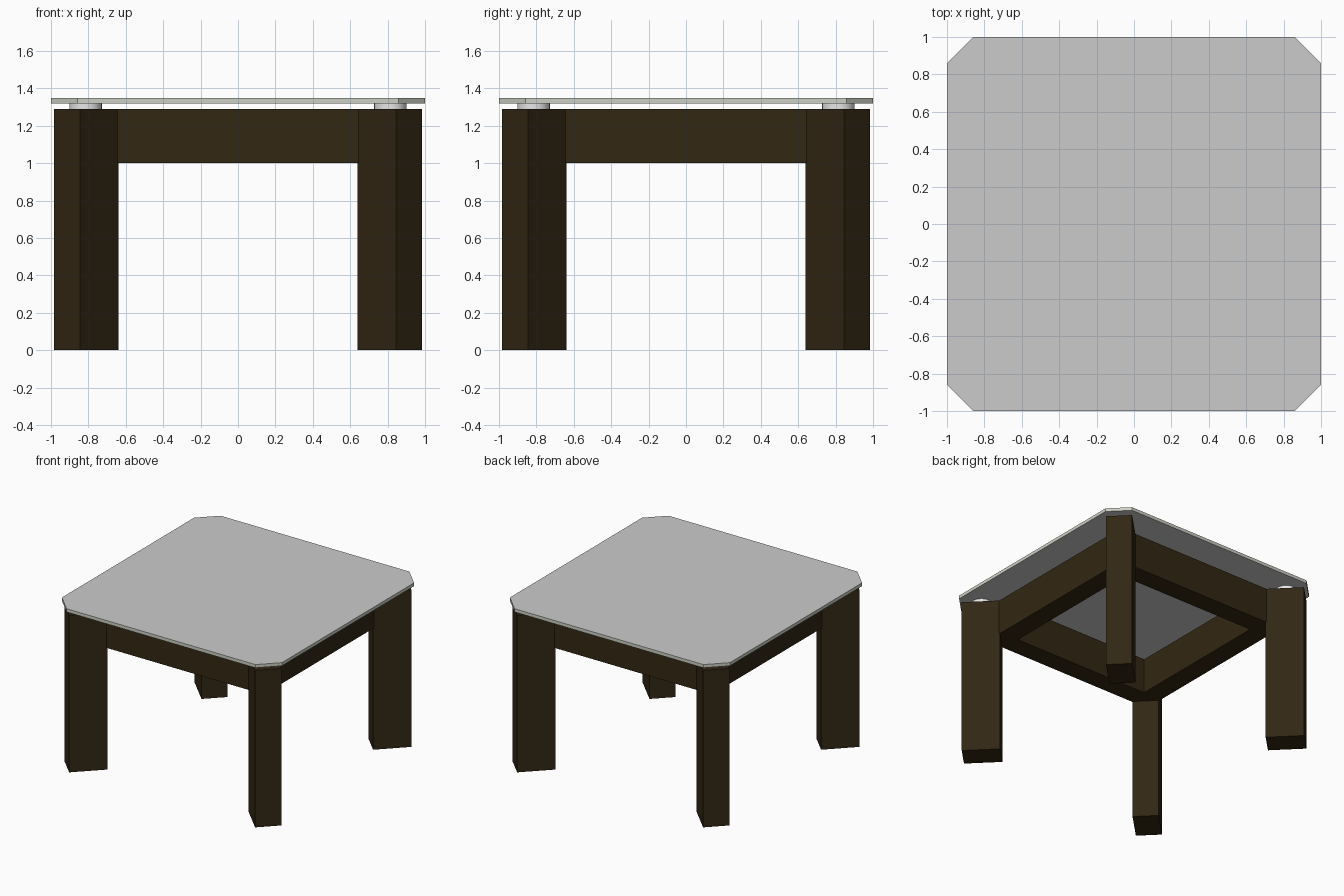
import bpy, math

if "Cube" in bpy.data.objects:
    bpy.data.objects.remove(bpy.data.objects["Cube"])

def material(name, rgb):
    m = bpy.data.materials.new(name)
    m.diffuse_color = (*rgb, 1)
    m.use_nodes = True
    m.node_tree.nodes["Principled BSDF"].inputs["Base Color"].default_value = m.diffuse_color
    return m

wood = material("dark wood", (0.032, 0.020, 0.0065))
glass = material("grey glass", (0.60, 0.60, 0.60))
edge = material("pale green glass edge", (0.60, 0.63, 0.55))
white = material("white pad", (0.85, 0.85, 0.85))

def prism(name, outline, z0, z1, mats):
    """Extrude a counter-clockwise outline from z0 to z1."""
    n = len(outline)
    verts = [(x, y, z) for z in (z0, z1) for x, y in outline]
    faces = [tuple(reversed(range(n))), tuple(range(n, 2 * n))]
    faces += [(i, (i + 1) % n, n + (i + 1) % n, n + i) for i in range(n)]
    me = bpy.data.meshes.new(name)
    me.from_pydata(verts, [], faces)
    for m in mats:
        me.materials.append(m)
    ob = bpy.data.objects.new(name, me)
    bpy.context.collection.objects.link(ob)
    return ob

def turn(points, k):
    """Rotate an outline by k quarter turns about z."""
    for _ in range(k):
        points = [(-y, x) for x, y in points]
    return points

LEG_TOP, RAIL_BOTTOM = 1.29, 1.0
OUT, INN = 0.785, 0.62

# diagonal leg, mitred rail and pad at each of the four corners
leg = [(-0.985, -0.845), (-0.845, -0.985), (-0.64, -0.78), (-0.78, -0.64)]
# rail ends stop inside the legs
rail = [(-0.71, -0.71), (-0.66, -OUT), (0.66, -OUT), (0.71, -0.71), (INN, -INN), (-INN, -INN)]
for k, corner in enumerate(("front_left", "front_right", "back_right", "back_left")):
    prism(corner + "_leg", turn(leg, k), 0, LEG_TOP, [wood])
    side = ("front", "right", "back", "left")[k]
    prism(side + "_rail", turn(rail, k), RAIL_BOTTOM, LEG_TOP - 0.001, [wood])
    px, py = turn([(-0.815, -0.815)], k)[0]
    bpy.ops.mesh.primitive_cylinder_add(vertices=32, radius=0.087, depth=0.034,
                                        location=(px, py, 1.305))
    pad = bpy.context.object
    pad.name = corner + "_pad"
    pad.data.materials.append(white)
    bpy.ops.object.shade_smooth_by_angle(angle=math.radians(40))

# glass top with clipped corners, tinted rim
c = 0.858
top = prism("glass_top", [(-c, -1), (c, -1), (1, -c), (1, c), (c, 1), (-c, 1), (-1, c), (-1, -c)],
            1.32, 1.347, [glass, edge])
for p in top.data.polygons:
    p.material_index = 0 if abs(p.normal.z) > 0.5 else 1
